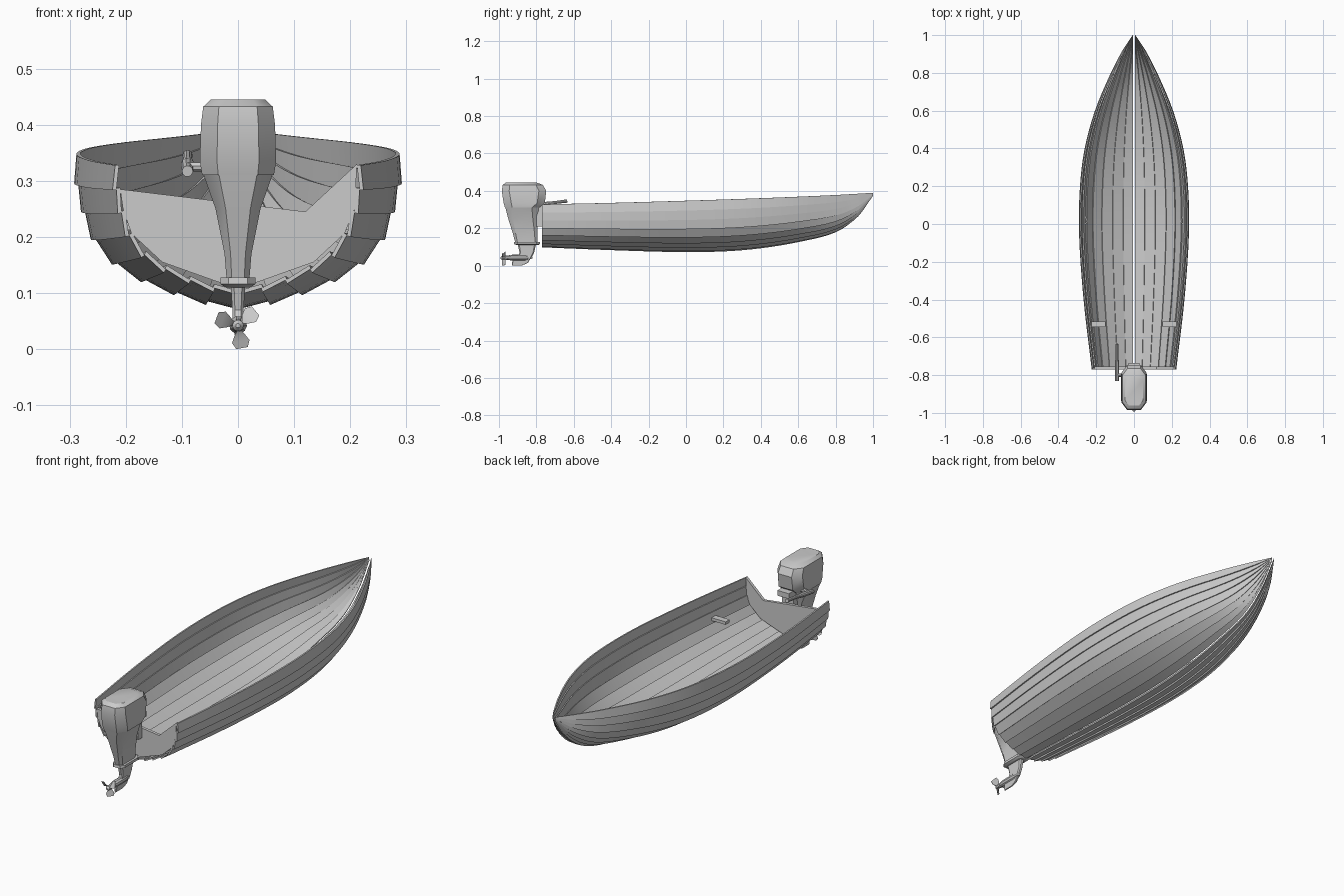
import bpy, bmesh, math
from mathutils import Vector

if "Cube" in bpy.data.objects:
    bpy.data.objects.remove(bpy.data.objects["Cube"])


def make(name, verts, faces, angle=30):
    me = bpy.data.meshes.new(name)
    me.from_pydata(verts, [], faces)
    bm = bmesh.new()
    bm.from_mesh(me)
    bmesh.ops.recalc_face_normals(bm, faces=bm.faces)
    bm.to_mesh(me)
    bm.free()
    ob = bpy.data.objects.new(name, me)
    bpy.context.collection.objects.link(ob)
    bpy.ops.object.select_all(action='DESELECT')
    ob.select_set(True)
    bpy.context.view_layer.objects.active = ob
    bpy.ops.object.shade_smooth_by_angle(angle=math.radians(angle))
    return ob


def mirror_x(ob):
    ob.modifiers.new("mirror", 'MIRROR').use_axis[0] = True


def loft(name, rings, angle=30):
    """Skin equal-length closed rings and cap both ends."""
    n = len(rings[0])
    verts = [p for r in rings for p in r]
    faces = [(k * n + i, k * n + (i + 1) % n, (k + 1) * n + (i + 1) % n, (k + 1) * n + i)
             for k in range(len(rings) - 1) for i in range(n)]
    faces += [tuple(range(n)), tuple(range(len(verts) - n, len(verts)))]
    return make(name, verts, faces, angle)


def oct_ring(z, y0, y1, hx, c=0.3):
    """Chamfered rectangle at height z."""
    cy = min(c * hx * 2, (y1 - y0) * 0.4)
    cx = hx * (1 - c * 1.5)
    return [(-cx, y0, z), (cx, y0, z), (hx, y0 + cy, z), (hx, y1 - cy, z),
            (cx, y1, z), (-cx, y1, z), (-hx, y1 - cy, z), (-hx, y0 + cy, z)]


def tube(name, path, sides=10):
    """Round bar through (x, y, z, radius) points running along its own direction."""
    pts = [Vector(p[:3]) for p in path]
    d = (pts[-1] - pts[0]).normalized()
    a = d.cross(Vector((0.1, 0.2, 1))).normalized()
    b = d.cross(a)
    return loft(name, [[p + (a * math.cos(t) + b * math.sin(t)) * q[3]
                        for t in (2 * math.pi * i / sides for i in range(sides))]
                       for p, q in zip(pts, path)])


def box(name, lo, hi):
    return loft(name, [[(lo[0], lo[1], z), (hi[0], lo[1], z), (hi[0], hi[1], z), (lo[0], hi[1], z)]
                       for z in (lo[2], hi[2])])


# Hull stations: y, half beam, sheer height, keel height
stations = [(-0.77, 0.212, 0.328, 0.105), (-0.4, 0.256, 0.336, 0.09), (-0.05, 0.28, 0.346, 0.08),
            (0.2, 0.275, 0.354, 0.083), (0.4, 0.25, 0.361, 0.1), (0.6, 0.195, 0.369, 0.133),
            (0.8, 0.11, 0.378, 0.185), (0.92, 0.048, 0.385, 0.27), (1.0, 0.006, 0.39, 0.375)]
section = [(0.02, 0), (0.2, 0.05), (0.4, 0.115), (0.6, 0.2), (0.77, 0.31),
           (0.89, 0.46), (0.95, 0.64), (0.99, 0.82), (1, 1)]


def smooth_stations(steps=4):
    out = []
    for i in range(len(stations) - 1):
        p = [stations[max(0, min(len(stations) - 1, i + j))] for j in (-1, 0, 1, 2)]
        span = p[2][0] - p[1][0]
        for s in range(steps):
            t = s / steps
            row = [p[1][0] + span * t]
            for c in (1, 2, 3):
                m1 = (p[2][c] - p[0][c]) / (p[2][0] - p[0][0]) * span
                m2 = (p[3][c] - p[1][c]) / (p[3][0] - p[1][0]) * span
                row.append((2*t**3 - 3*t*t + 1) * p[1][c] + (t**3 - 2*t*t + t) * m1
                           + (3*t*t - 2*t**3) * p[2][c] + (t**3 - t*t) * m2)
            out.append(row)
    return out + [stations[-1]]


# Overlapping hull planks
for i in range(len(section) - 1):
    (u0, v0), (u1, v1) = section[i], section[i + 1]
    rings = []
    for y, b, s, k in smooth_stations():
        h = s - k
        t = 0.007 * min(1, b / 0.05)
        lap = t if i else 0
        lo, hi = Vector((u0 * b, v0 * h)), Vector((u1 * b, v1 * h))
        d = (hi - lo).normalized()
        n = Vector((d.y, -d.x))
        lo = lo - d * lap * 0.5
        ring = [hi, lo + n * lap, lo + n * (lap + t), hi + n * t]
        rings.append([(max(0.004, q.x), y, k + q.y) for q in ring])
    mirror_x(loft(f"hull_plank_{i + 1}", rings))

# Transom with lowered engine cut-out
outline = [(0, 0.107), (0.135, 0.155), (0.19, 0.206), (0.208, 0.25), (0.212, 0.33), (0.12, 0.245),
           (-0.21, 0.285), (-0.205, 0.25), (-0.19, 0.206), (-0.135, 0.155)]
loft("transom", [[(x, y, z) for x, z in outline] for y in (-0.769, -0.755)])

# Small seat brackets on the inner sides
mirror_x(box("seat_bracket", (0.15, -0.545, 0.212), (0.225, -0.515, 0.226)))

# Outboard motor cowl and leg
loft("motor_cowl", [oct_ring(*r) for r in (
    (0.31, -0.968, -0.785, 0.064), (0.335, -0.975, -0.755, 0.068), (0.40, -0.985, -0.747, 0.066),
    (0.432, -0.98, -0.765, 0.062), (0.445, -0.962, -0.80, 0.048))], 35)
loft("motor_leg", [oct_ring(*r) for r in (
    (0.12, -0.912, -0.795, 0.02), (0.17, -0.925, -0.795, 0.024), (0.25, -0.95, -0.795, 0.04),
    (0.312, -0.966, -0.787, 0.062))], 35)
loft("splash_plate", [oct_ring(*r) for r in (
    (0.11, -0.905, -0.79, 0.022), (0.116, -0.92, -0.78, 0.031), (0.128, -0.918, -0.782, 0.031))])
loft("lower_strut", [oct_ring(*r) for r in (
    (0.035, -0.905, -0.83, 0.009), (0.07, -0.89, -0.812, 0.01), (0.115, -0.9, -0.802, 0.013))])
loft("skeg", [oct_ring(*r) for r in (
    (0.002, -0.93, -0.875, 0.003), (0.015, -0.93, -0.845, 0.005), (0.04, -0.925, -0.83, 0.007))])
tube("gearcase", [(0, -0.96, 0.043, 0.011), (0, -0.93, 0.043, 0.016),
                  (0, -0.86, 0.043, 0.016), (0, -0.82, 0.043, 0.004)])

# Propeller hub and three twisted blades
tube("propeller_hub", [(0, -0.993, 0.042, 0.004), (0, -0.985, 0.042, 0.01), (0, -0.957, 0.042, 0.012)])
for b in range(3):
    a0 = math.radians(40 + 120 * b)
    rings = []
    for r, w in ((0.008, 0.3), (0.02, 0.5), (0.033, 0.5), (0.042, 0.25)):
        ring = []
        for side, off in ((-1, 0), (1, 0), (1, 0.002), (-1, 0.002)):
            a = a0 + side * w
            ring.append((r * math.cos(a), -0.975 + side * 0.009 + off, 0.042 + r * math.sin(a)))
        rings.append(ring)
    loft(f"propeller_blade_{b + 1}", rings)

# Clamp bracket and tiller handle
box("clamp_bracket", (-0.03, -0.80, 0.21), (0.03, -0.769, 0.32))
box("clamp_hook", (-0.03, -0.80, 0.30), (0.03, -0.735, 0.325))
tube("tiller_arm", [(-0.04, -0.80, 0.325, 0.009), (-0.09, -0.80, 0.325, 0.009)], 8)
tube("tiller_handle", [(-0.09, -0.83, 0.317, 0.010), (-0.09, -0.76, 0.329, 0.012),
                       (-0.09, -0.70, 0.338, 0.008), (-0.09, -0.635, 0.346, 0.009)])
